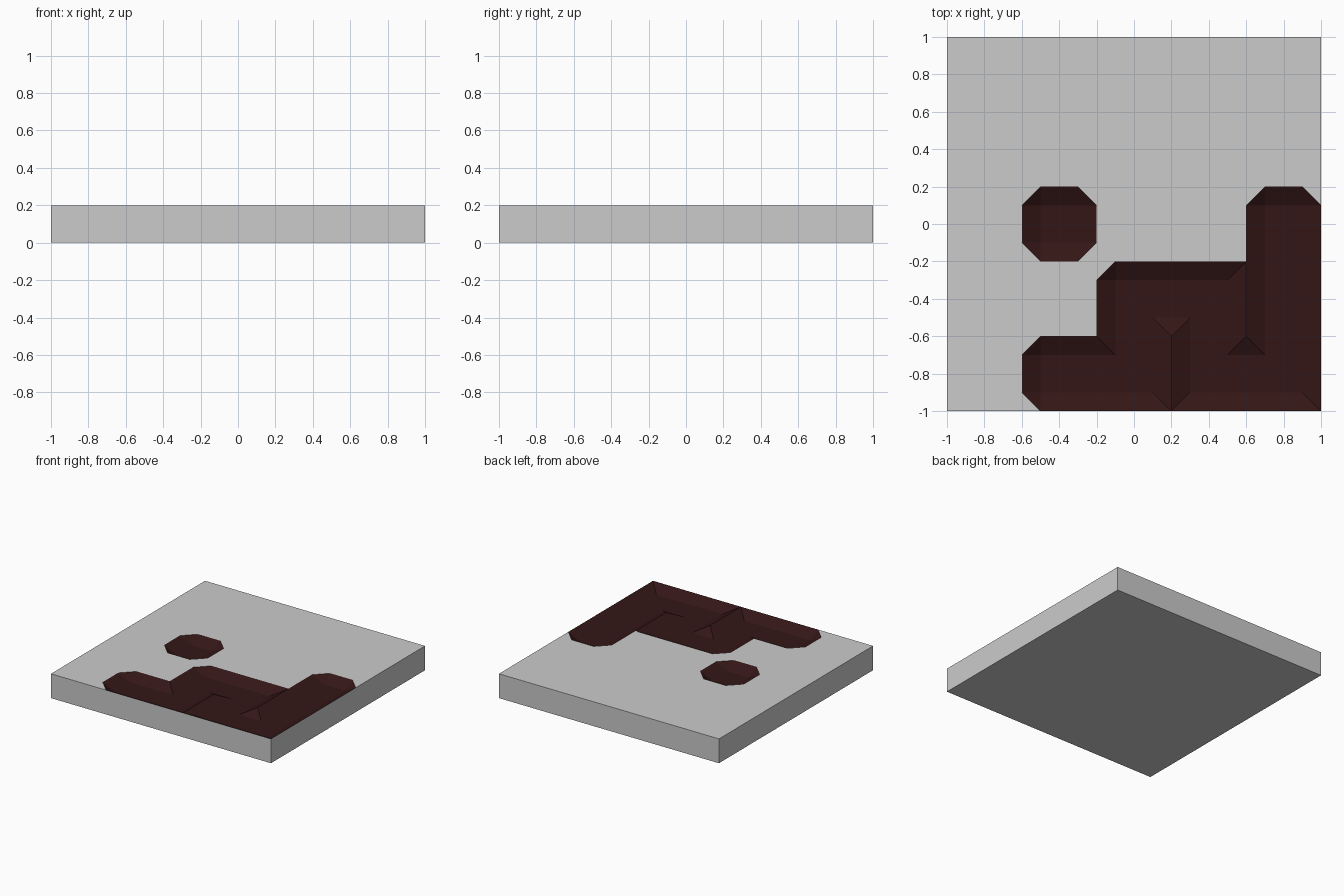
import bpy, bmesh, math

if "Cube" in bpy.data.objects:
    bpy.data.objects.remove(bpy.data.objects["Cube"])

TOP, FLOOR, STEP, N = 0.2, 0.15, 0.1, 20

# Sunken basins as grid rectangles (x0, y0, x1, y1), cells of 0.1 from the corner;
# low vertices lie strictly inside a rectangle, so borders and ridges stay high
BASINS = [(4, 8, 8, 12), (4, 0, 12, 4), (12, 0, 20, 4), (8, 0, 12, 4),
          (8, 0, 12, 8), (12, 0, 16, 8), (16, 0, 20, 12), (8, 4, 16, 8)]
# Outer corners that are cut off at 45 degrees
CUT = {(4, 8), (8, 8), (4, 12), (8, 12), (4, 0), (4, 4), (16, 12), (20, 12)}
# Bottom row is open from x=12 to x=20
BASINS.append((12, 0, 20, 4))


def low(i, j):
    return any(a < i < c and b < j < d for a, b, c, d in BASINS)


bm = bmesh.new()
grid = {(i, j): bm.verts.new((i * STEP - 1, j * STEP - 1, FLOOR if low(i, j) else TOP))
        for i in range(N + 1) for j in range(N + 1)}


def face(keys):
    f = bm.faces.new([grid[k] for k in keys])
    f.material_index = int(any(low(*k) for k in keys))


# Top surface: split each sloped corner square along the right diagonal
for i in range(N):
    for j in range(N):
        q = [(i, j), (i + 1, j), (i + 1, j + 1), (i, j + 1)]
        lows = [low(*k) for k in q]
        if sum(lows) in (1, 3):
            s = lows.index(sum(lows) == 1)
            q = q[s:] + q[:s]
            if q[2] in CUT and sum(lows) == 1:
                q = q[1:] + q[:1]
            face([q[0], q[1], q[2]])
            face([q[0], q[2], q[3]])
        else:
            face(q)

# Side walls and underside
rim = [e for e in bm.edges if e.is_boundary]
new = bmesh.ops.extrude_edge_only(bm, edges=rim)["geom"]
for v in new:
    if isinstance(v, bmesh.types.BMVert):
        v.co.z = 0
for f in new:
    if isinstance(f, bmesh.types.BMFace):
        f.material_index = 0
bmesh.ops.contextual_create(bm, geom=[e for e in bm.edges if e.is_boundary])
for f in bm.faces:
    if all(v.co.z == 0 for v in f.verts):
        f.material_index = 0
bmesh.ops.recalc_face_normals(bm, faces=bm.faces)


def part(name, index):
    b = bm.copy()
    bmesh.ops.delete(b, geom=[f for f in b.faces if f.material_index != index], context='FACES')
    bmesh.ops.dissolve_limit(b, angle_limit=math.radians(1), verts=b.verts, edges=b.edges)
    for f in b.faces:
        f.material_index = 0
    mesh = bpy.data.meshes.new(name)
    b.to_mesh(mesh)
    b.free()
    ob = bpy.data.objects.new(name, mesh)
    bpy.context.collection.objects.link(ob)
    return ob


part("stone_slab", 0)
pool = part("sunken_pool", 1)
mat = bpy.data.materials.new("dark_red")
mat.diffuse_color = (0.035, 0.008, 0.008, 1)
mat.use_nodes = True
mat.node_tree.nodes["Principled BSDF"].inputs["Base Color"].default_value = mat.diffuse_color
pool.data.materials.append(mat)
bm.free()
